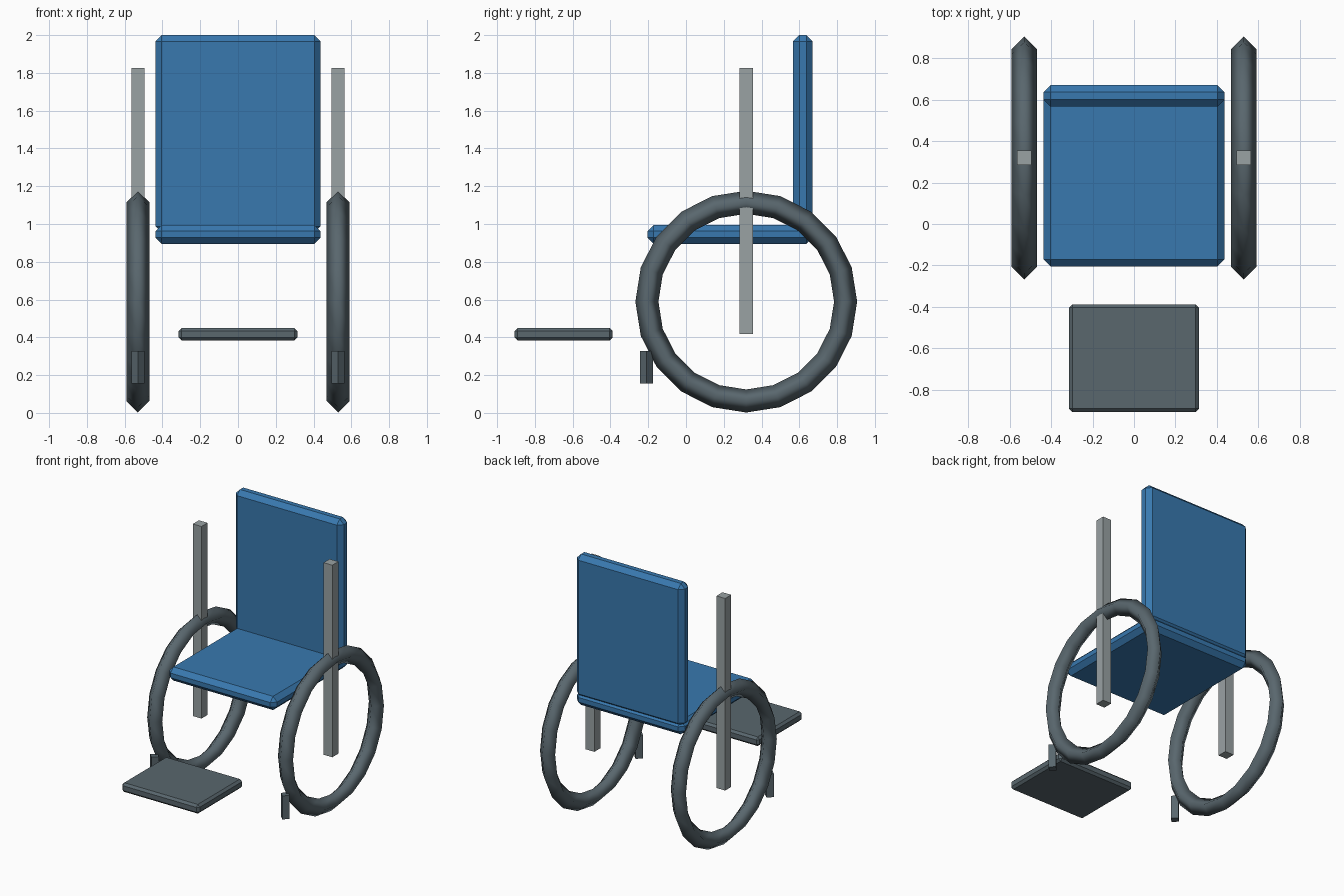
import bpy
import bmesh
from math import cos, sin, tau
from mathutils import Matrix, Vector

default = bpy.data.objects.get("Cube")
if default:
    bpy.data.objects.remove(default, do_unlink=True)


def material(name, rgb):
    mat = bpy.data.materials.new(name)
    mat.use_nodes = True
    mat.diffuse_color = (*rgb, 1)
    mat.node_tree.nodes["Principled BSDF"].inputs["Base Color"].default_value = (*rgb, 1)
    return mat


BLUE = material("blue upholstery", (0.04, 0.19, 0.43))
DARK = material("dark rubber", (0.10, 0.135, 0.155))
STEEL = material("grey steel", (0.32, 0.36, 0.37))


def finish(name, bm, mat, smooth=False):
    bmesh.ops.recalc_face_normals(bm, faces=bm.faces)
    mesh = bpy.data.meshes.new(name)
    for face in bm.faces:
        face.smooth = smooth
    bm.to_mesh(mesh)
    bm.free()
    mesh.materials.append(mat)
    obj = bpy.data.objects.new(name, mesh)
    bpy.context.collection.objects.link(obj)
    return obj


def box(name, low, high, mat, chamfer=0):
    """Box between two corners, optionally with chamfered edges."""
    low, high = Vector(low), Vector(high)
    bm = bmesh.new()
    bmesh.ops.create_cube(bm, size=1)
    bmesh.ops.scale(bm, vec=high - low, verts=bm.verts)
    bmesh.ops.translate(bm, vec=(low + high) / 2, verts=bm.verts)
    if chamfer:
        bmesh.ops.bevel(bm, geom=bm.edges[:], offset=chamfer, segments=1,
                        affect='EDGES', profile=0.5)
    return finish(name, bm, mat)


def wheel(name, centre, major, minor, mat, segments=20, sides=4):
    """Ring standing upright with its axle along x."""
    bm = bmesh.new()
    rings = []
    for i in range(segments):
        a = tau * i / segments
        ring = []
        for j in range(sides):
            b = tau * j / sides
            r = major + minor * cos(b)
            ring.append(bm.verts.new(Vector(centre) + Vector((minor * sin(b), r * cos(a), r * sin(a)))))
        rings.append(ring)
    for i, ring in enumerate(rings):
        after = rings[(i + 1) % segments]
        for j in range(sides):
            k = (j + 1) % sides
            bm.faces.new((ring[j], ring[k], after[k], after[j]))
    return finish(name, bm, mat, smooth=True)


def caster(name, centre, radius, height, mat):
    """Four-sided post with its corners on the axes."""
    bm = bmesh.new()
    bmesh.ops.create_cone(bm, cap_ends=True, segments=4, radius1=radius, radius2=radius,
                          depth=height, matrix=Matrix.Translation(centre))
    # put a corner towards the front whatever the starting angle
    v = bm.verts[:][0].co - Vector(centre)
    if abs(abs(v.x) - abs(v.y)) < radius / 2:
        bmesh.ops.rotate(bm, cent=centre, matrix=Matrix.Rotation(tau / 8, 3, 'Z'), verts=bm.verts)
    return finish(name, bm, mat)


# Upholstered seat and back
box("seat", (-0.437, -0.204, 0.895), (0.437, 0.67, 0.995), BLUE, 0.033)
box("backrest", (-0.437, 0.567, 0.955), (0.437, 0.67, 2.0), BLUE, 0.033)

# Footplate
box("footplate", (-0.314, -0.907, 0.383), (0.314, -0.388, 0.45), DARK, 0.016)

# Wheels, uprights and casters on both sides
for side, s in (("left", 1), ("right", -1)):
    x = s * 0.53
    wheel(side + "_wheel", (x, 0.319, 0.589), 0.526, 0.061, DARK)
    box(side + "_upright", (x - 0.035, 0.284, 0.418), (x + 0.035, 0.354, 1.825), STEEL)
    caster(side + "_caster", (x, -0.209, 0.241), 0.035, 0.172, DARK)
